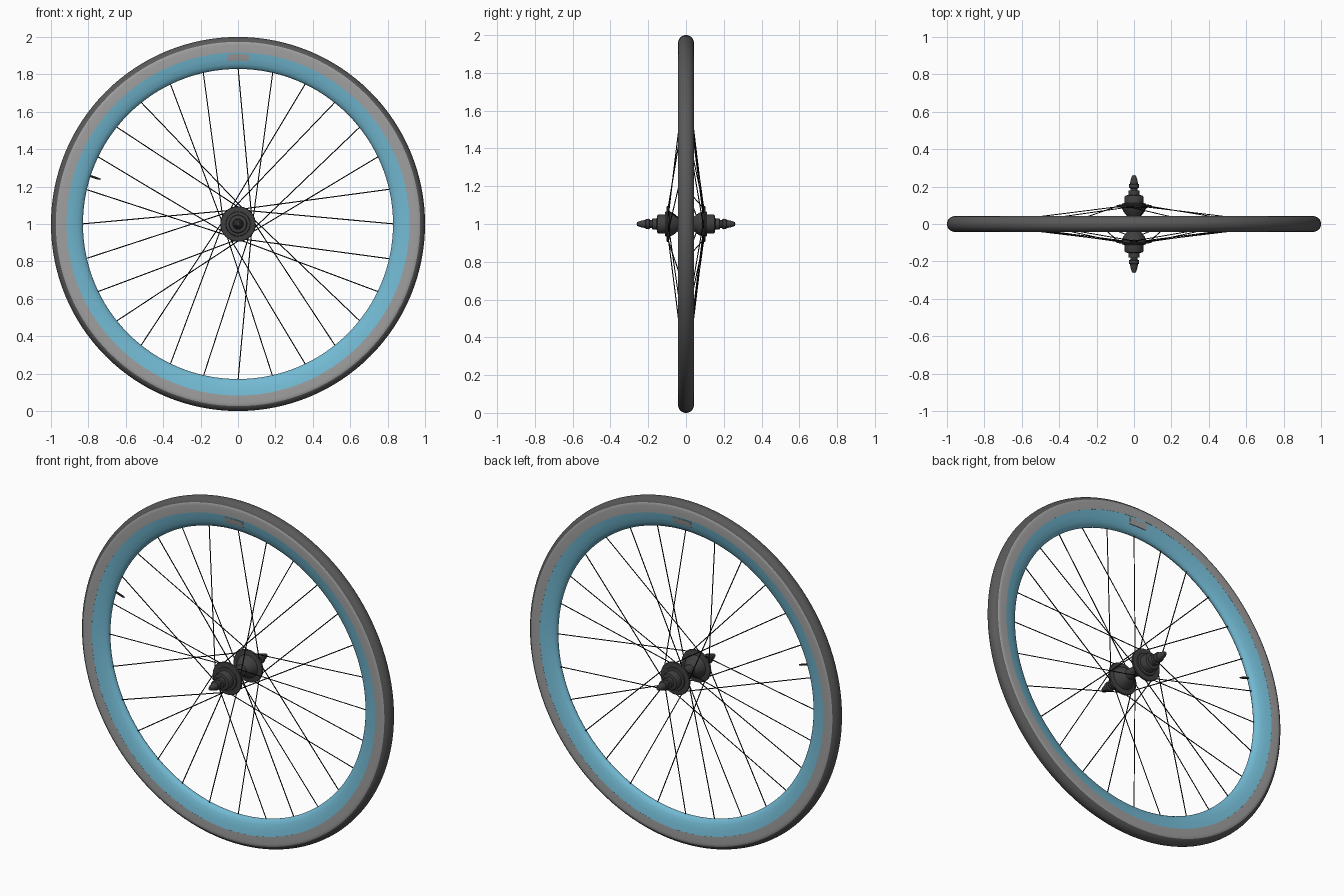
import bpy, bmesh
from math import sin, cos, pi, radians, hypot
from mathutils import Vector

cube = bpy.data.objects.get("Cube")
if cube:
    bpy.data.objects.remove(cube, do_unlink=True)


def material(name, r, g, b):
    m = bpy.data.materials.new(name)
    m.use_nodes = True
    m.diffuse_color = (r, g, b, 1)
    node = m.node_tree.nodes["Principled BSDF"]
    node.inputs["Base Color"].default_value = (r, g, b, 1)
    node.inputs["Roughness"].default_value = 0.6
    return m


BLUE = material("sky_blue", 0.17, 0.49, 0.65)
GREY = material("light_grey", 0.35, 0.35, 0.35)
TREAD = material("dark_grey_rubber", 0.10, 0.10, 0.10)
METAL = material("charcoal_metal", 0.05, 0.05, 0.05)
BLACK = material("black_wire", 0.008, 0.008, 0.008)

AXLE_Z = 1.0
SPOKES = 28


def polar(r, angle, y=0.0):
    return Vector((r * cos(angle), y, AXLE_Z + r * sin(angle)))


def finish(bm, name, mats, smooth=35):
    bmesh.ops.remove_doubles(bm, verts=bm.verts, dist=1e-5)
    bmesh.ops.recalc_face_normals(bm, faces=bm.faces)
    mesh = bpy.data.meshes.new(name)
    bm.to_mesh(mesh)
    bm.free()
    for m in mats:
        mesh.materials.append(m)
    obj = bpy.data.objects.new(name, mesh)
    bpy.context.collection.objects.link(obj)
    bpy.ops.object.select_all(action='DESELECT')
    obj.select_set(True)
    bpy.context.view_layer.objects.active = obj
    bpy.ops.object.shade_smooth_by_angle(angle=radians(smooth))
    return obj


def lathe(profile, segments, start=0.0, sweep=2 * pi, closed=True):
    """Spin (radius, y) points about the axle."""
    bm = bmesh.new()
    full = sweep > 6.28
    count = segments if full else segments + 1
    rings = [[bm.verts.new(polar(r, start + sweep * i / segments, y))
              for r, y in profile] for i in range(count)]
    n = len(profile)
    for i in range(segments):
        a, b = rings[i], rings[(i + 1) % count]
        for j in range(n if closed else n - 1):
            k = (j + 1) % n
            bm.faces.new((a[j], a[k], b[k], b[j]))
    if not full:
        bm.faces.new(rings[0])
        bm.faces.new(rings[-1])
    return bm


def mirrored(half):
    """Add the other side of a half profile, without repeating y = 0."""
    return half + [(r, -y) for r, y in reversed(half) if y > 1e-6]


def rod(bm, start, end, radius, sides=6):
    axis = end - start
    turn = axis.to_track_quat('Z', 'Y').to_matrix().to_4x4()
    turn.translation = (start + end) / 2
    bmesh.ops.create_cone(bm, cap_ends=True, segments=sides, radius1=radius,
                          radius2=radius, depth=axis.length, matrix=turn)


# Tyre: flat sidewalls flowing into a round tread
arc = [(0.958 + 0.042 * sin(pi / 2 * i / 8), 0.042 * cos(pi / 2 * i / 8))
       for i in range(9)]
bm = lathe(mirrored([(0.917, 0.0), (0.917, 0.041)] + arc), 128)
for f in bm.faces:
    c = f.calc_center_median()
    f.material_index = 0 if hypot(c.x, c.z - AXLE_Z) < 0.971 else 1
finish(bm, "tyre", [GREY, TREAD])

# Deep aero rim
rim = [(0.829, 0.0), (0.831, 0.008), (0.838, 0.017), (0.856, 0.026),
       (0.885, 0.035), (0.919, 0.041)]
finish(lathe(mirrored(rim), 128), "rim", [BLUE])

# Thin badge plates at the top of the rim, front and back
for side, label in ((-1, "front"), (1, "back")):
    plate = [(0.873, side * 0.026), (0.873, side * 0.034),
             (0.885, side * 0.0375), (0.908, side * 0.0415),
             (0.908, side * 0.034)]
    finish(lathe(plate, 8, pi / 2 - 0.065, 0.13), label + "_rim_badge", [GREY])

# Hub shell with spoke flanges, end collars and tapered skewer caps
hub = [(0.0, 0.262), (0.010, 0.258), (0.017, 0.24), (0.022, 0.215),
       (0.027, 0.212), (0.028, 0.195), (0.020, 0.190), (0.020, 0.180),
       (0.030, 0.178), (0.030, 0.155), (0.046, 0.152), (0.050, 0.146),
       (0.050, 0.112), (0.064, 0.110), (0.066, 0.104), (0.092, 0.102),
       (0.095, 0.098), (0.092, 0.090), (0.066, 0.086), (0.056, 0.065),
       (0.040, 0.045), (0.030, 0.035), (0.028, 0.0)]
finish(lathe(mirrored(hub), 40, closed=False), "hub", [METAL])

# Crossed spokes, alternating flanges, leaning in pairs
bm = bmesh.new()
for i in range(SPOKES):
    angle = pi / 2 - 2 * pi * i / SPOKES
    side = -1 if i % 2 else 1
    lean = radians(60) * (1 if (i // 2) % 2 else -1)
    rod(bm, polar(0.084, angle + lean, side * 0.096), polar(0.84, angle), 0.0028)
finish(bm, "spokes", [BLACK])

# Air valve
bm = bmesh.new()
valve = radians(162)
rod(bm, polar(0.84, valve), polar(0.785, valve), 0.006, 10)
rod(bm, polar(0.79, valve), polar(0.772, valve), 0.004, 10)
finish(bm, "valve", [METAL])
